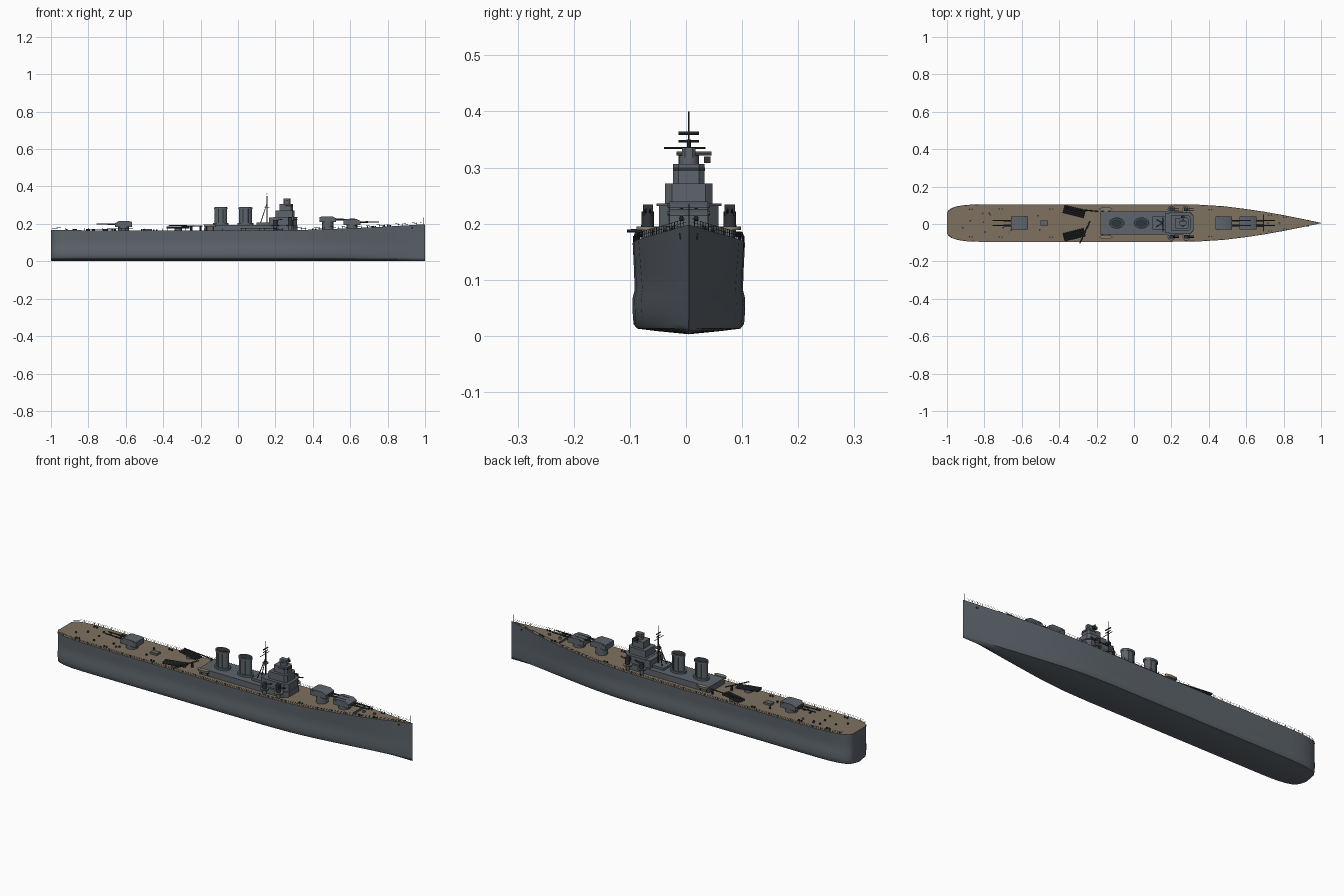
import bpy, bmesh, math, random
from mathutils import Vector, Matrix

if "Cube" in bpy.data.objects:
    bpy.data.objects.remove(bpy.data.objects["Cube"])
random.seed(4)
CY = 0.005          # centreline offset
made = []


def material(name, rgb):
    m = bpy.data.materials.new(name)
    m.use_nodes = True
    m.diffuse_color = (*rgb, 1)
    bsdf = next(n for n in m.node_tree.nodes if n.type == 'BSDF_PRINCIPLED')
    bsdf.inputs["Base Color"].default_value = (*rgb, 1)
    bsdf.inputs["Roughness"].default_value = 0.8
    return m


GREY = material("navy grey", (0.11, 0.128, 0.148))
WOOD = material("deck planking", (0.21, 0.167, 0.117))
DARK = material("dark metal", (0.03, 0.034, 0.04))
TAN = material("boat canvas", (0.24, 0.21, 0.16))


def finish(name, bm, *mats):
    bmesh.ops.recalc_face_normals(bm, faces=bm.faces)
    me = bpy.data.meshes.new(name)
    bm.to_mesh(me)
    bm.free()
    for m in mats:
        me.materials.append(m)
    ob = bpy.data.objects.new(name, me)
    ob.location.y = CY
    bpy.context.collection.objects.link(ob)
    made.append(ob)
    return ob


def extrude(name, pts, vec, mat):
    """Solid from a flat outline pushed along vec."""
    bm = bmesh.new()
    f = bm.faces.new([bm.verts.new(p) for p in pts])
    r = bmesh.ops.extrude_face_region(bm, geom=[f])
    bmesh.ops.translate(bm, vec=vec, verts=[v for v in r["geom"] if isinstance(v, bmesh.types.BMVert)])
    return finish(name, bm, mat)


def block(name, x0, x1, half, z0, z1, mat=GREY, cut=0.0, y=0.0):
    """Deckhouse with optionally chamfered forward corners."""
    pts = [(x0, y - half), (x1 - cut, y - half), (x1, y - half + cut),
           (x1, y + half - cut), (x1 - cut, y + half), (x0, y + half)]
    if not cut:
        pts = [pts[0], pts[1], pts[4], pts[5]]
    return extrude(name, [(a, b, z0) for a, b in pts], (0, 0, z1 - z0), mat)


def drum(name, x, y, z0, z1, r, mat=GREY, ry=None, flare=1.0, segs=24):
    bm = bmesh.new()
    bmesh.ops.create_cone(bm, cap_ends=True, segments=segs, radius1=r, radius2=r * flare, depth=z1 - z0)
    bmesh.ops.scale(bm, vec=(1, (ry or r) / r, 1), verts=bm.verts)
    bmesh.ops.translate(bm, vec=(x, y, (z0 + z1) / 2), verts=bm.verts)
    return finish(name, bm, mat)


def rods(name, items, mat=GREY, segs=8):
    """Round bars given as (start, end, radius)."""
    bm = bmesh.new()
    for a, b, r in items:
        a, b = Vector(a), Vector(b)
        d = b - a
        m = Matrix.Translation((a + b) / 2) @ d.to_track_quat('Z', 'Y').to_matrix().to_4x4()
        bmesh.ops.create_cone(bm, cap_ends=True, segments=segs, radius1=r, radius2=r, depth=d.length, matrix=m)
    return finish(name, bm, mat)


# Hull stations: x, half breadth, deck height
STATIONS = [(-1, .055, .168), (-.992, .068, .168), (-.975, .08, .168), (-.945, .09, .167),
            (-.9, .097, .167), (-.83, .1, .166), (-.5, .1, .164), (-.1, .1, .164),
            (.2, .1, .165), (.35, .098, .168), (.48, .09, .172), (.6, .075, .177),
            (.7, .06, .181), (.8, .042, .186), (.9, .022, .192), (1, .0008, .198)]
SECTION = [(.0, .003), (.6, .009), (.92, .013), (.985, .021), (1, .04), (1, .068), (.965, .082), (.978, .12)]


def deck_at(x):
    for (xa, wa, za), (xb, wb, zb) in zip(STATIONS, STATIONS[1:]):
        if xa <= x <= xb:
            t = (x - xa) / (xb - xa)
            return wa + (wb - wa) * t, za + (zb - za) * t


bm = bmesh.new()
rings = []
for x, w, dz in STATIONS:
    fine = max(0, (x - .3) / .7)
    half = [(f * w * (1 - .35 * fine * (1 - z / dz)), z) for f, z in SECTION] + [(w, dz)]
    loop = [(y, z) for y, z in half] + [(-y, z) for y, z in reversed(half[1:])]
    rings.append([bm.verts.new((x, y, z)) for y, z in loop])
top = len(SECTION)
for a, b in zip(rings, rings[1:]):
    n = len(a)
    for i in range(n):
        j = (i + 1) % n
        f = bm.faces.new((a[i], a[j], b[j], b[i]))
        f.material_index = int(i == top)      # planked deck strip
bm.faces.new(rings[0])
bm.faces.new(rings[-1])
finish("hull", bm, GREY, WOOD)

# Deck edge railing
rail = []
xs = [-.995 + i * 1.975 / 80 for i in range(81)]
for s in (1, -1):
    pts = [Vector((x, s * deck_at(x)[0] * .985, deck_at(x)[1])) for x in xs]
    for a, b in zip(pts, pts[1:]):
        rail.append((a, a + Vector((0, 0, .012)), .0006))
        for h in (.006, .012):
            rail.append((a + Vector((0, 0, h)), b + Vector((0, 0, h)), .0004))
rods("deck_railing", rail, DARK, 4)
rods("bow_staff", [((.99, 0, .195), (.99, 0, .235), .0008)], DARK, 6)


def turret(name, x, z, d, base):
    """Twin gun house; d is the firing direction along x."""
    drum(name + "_barbette", x, 0, base, z + .002, .03)
    prof = [(-.045, 0), (-.045, .027), (-.03, .031), (.025, .031), (.045, .02), (.045, 0)]
    extrude(name + "_house", [(x + d * a, -.034, z + b) for a, b in prof], (0, .068, 0), GREY)
    guns = []
    for y in (-.013, .013):
        guns.append(((x + d * .04, y, z + .014), (x + d * .085, y, z + .015), .0045))
        guns.append(((x + d * .08, y, z + .015), (x + d * .145, y, z + .016), .003))
    rods(name + "_barrels", guns, DARK)
    rods(name + "_rangefinder", [((x - d * .03, -.038, z + .024), (x - d * .03, .038, z + .024), .004)])


turret("forward_turret", .61, .195, 1, .17)
turret("raised_turret", .48, .209, 1, .165)
turret("aft_turret", -.612, .184, -1, .16)

# Superstructure tiers
block("deckhouse", -.18, .318, .062, .16, .195, cut=.02)
block("aft_house", .1, .18, .035, .195, .207)
block("bridge_base", .165, .315, .053, .195, .235, cut=.018)
block("bridge_platform", .19, .318, .058, .232, .236, cut=.02)
block("bridge_tower", .2, .303, .042, .235, .272, cut=.012)
block("bridge_top", .222, .293, .028, .272, .306, cut=.01)
block("bridge_windows", .25, .2945, .0285, .294, .300, DARK, cut=.01)
drum("director_base", .262, 0, .306, .322, .018)
block("director", .243, .281, .012, .318, .336, cut=.005)
rods("director_arms", [((.262, -.022, .325), (.262, .04, .325), .0035)])
block("signal_lamp", .25, .27, .006, .308, .32, DARK, y=.033)

# Funnels
for i, x in enumerate((-.092, .04)):
    n = ("aft", "forward")[i] + "_funnel"
    drum(n + "_base", x, 0, .194, .205, .042, ry=.03)
    drum(n, x, 0, .2, .286, .034, ry=.023, segs=32)
    drum(n + "_rim", x, 0, .279, .289, .037, ry=.026, segs=32)
    drum(n + "_mouth", x, 0, .288, .2905, .032, DARK, ry=.021, segs=32)
    rods(n + "_pipes", [((x + .025 * k, s * .022, .2), (x + .025 * k, s * .022, .28), .003)
                        for s in (1, -1) for k in (-.5, .5)])

# Tripod mast
mx = .155
rods("mast", [((mx, 0, .195), (mx, 0, .35), .0035), ((mx, 0, .35), (mx, 0, .4), .0011),
              ((mx - .038, .02, .195), (mx, 0, .31), .002), ((mx - .038, -.02, .195), (mx, 0, .31), .002),
              ((mx, -.044, .335), (mx, .03, .335), .0014), ((mx, -.018, .347), (mx, .018, .347), .002),
              ((mx, -.018, .361), (mx, .018, .361), .003)], DARK)
drum("mast_platform", mx, 0, .285, .289, .014)

for side, s in (("left", 1), ("right", -1)):
    # Secondary guns on round sponsons
    for k, x in enumerate((.2, .28)):
        n = f"{side}_light_gun_{k}"
        drum(n + "_platform", x, s * .073, .189, .195, .02, TAN if k else GREY)
        drum(n + "_column", x, s * .073, .16, .2, .009)
        drum(n + "_mount", x, s * .073, .195, .222, .011, DARK, segs=10)
        rods(n + "_barrels", [((x, s * (.073 + o), .218), (x + .04, s * (.073 + o), .226), .0016)
                              for o in (-.004, .004)], DARK)
    block(side + "_light_gun_shield", .268, .288, .009, .215, .234, DARK, y=s * .073)
    # Ship's boats beside the deckhouse
    for k, x in enumerate((-.15, .345)):
        if k == 0:
            drum(f"{side}_boat", x, s * .074, .186, .198, .03, TAN, ry=.01, flare=1.15)
            rods(f"{side}_boat_davits", [((x + o, s * .062, .165), (x + o, s * .074, .188), .002)
                                         for o in (-.018, .018)], DARK)
    # Torpedo tubes, trained off the centreline
    ang = -s * math.radians(14)
    ax, ay = Vector((math.cos(ang), math.sin(ang), 0)), Vector((-math.sin(ang), math.cos(ang), 0))
    c = Vector((-.32, s * .062, .181))
    drum(side + "_tube_turntable", c.x, c.y, .16, .176, .02)
    rods(side + "_torpedo_tubes", [(c + ay * o - ax * .058, c + ay * o + ax * .058, .0055)
                                   for o in (-.0165, -.0055, .0055, .0165)], DARK)
    # Anchor recess on the bow
    w, dz = deck_at(.93)
    rods(side + "_anchor", [((.93, s * (w - .004), dz - .016), (.93, s * (w + .001), dz - .017), .006)], DARK)
    # Deck winches and bollards in pairs
    for x in (-.88, -.72, -.45, .4, .72, .8):
        w, dz = deck_at(x)
        for o in (0, .015):
            drum(f"{side}_bollard", x + o, s * w * .75, dz - .002, dz + .007, .004, DARK, segs=8)

# Cranes by the tubes
rods("right_crane", [((-.29, -.109, .187), (-.235, .01, .19), .003),
                     ((-.25, -.022, .16), (-.25, -.022, .19), .006)], DARK)
rods("left_crane", [((-.37, .08, .192), (-.19, .062, .188), .003),
                    ((-.2, .063, .16), (-.2, .063, .19), .005)], DARK)

# Scattered deck fittings
for i in range(14):
    x = random.uniform(-.92, -.4)
    drum("deck_vent", x, random.uniform(-.06, .06), .16, .172, .005, random.choice((GREY, DARK)), segs=8)
for x in (.72, .78):
    drum("capstan", x, 0, .17, deck_at(x)[1] + .008, .007, GREY, segs=12)
block("breakwater", .69, .695, .045, .17, .19)
block("skylight", -.5, -.46, .014, .16, .174)

# Smooth curves, crisp edges
bpy.ops.object.select_all(action='DESELECT')
for ob in made:
    ob.select_set(True)
bpy.context.view_layer.objects.active = made[0]
bpy.ops.object.shade_smooth_by_angle(angle=math.radians(38))
